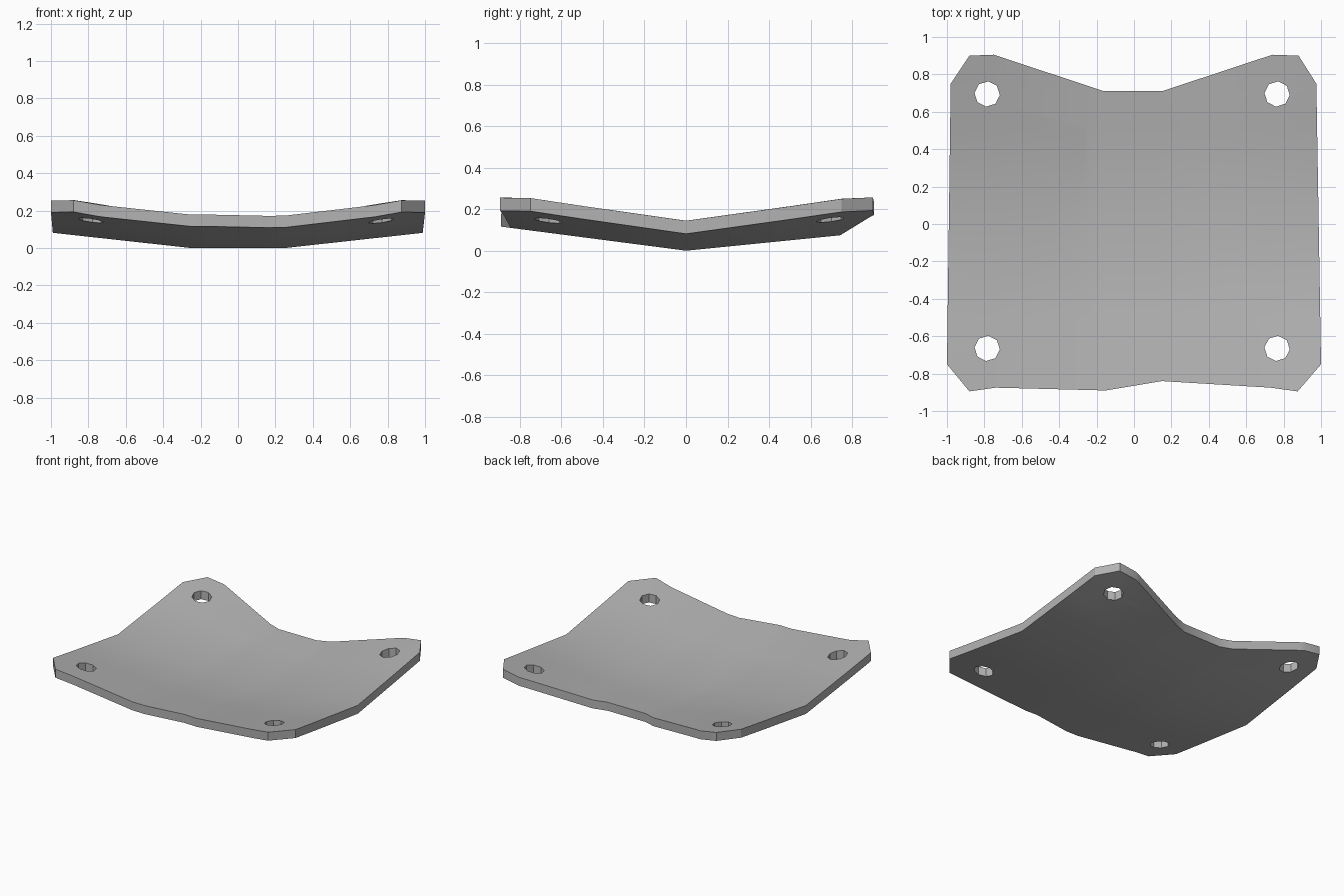
import bpy, bmesh, math

cube = bpy.data.objects.get("Cube")
if cube:
    bpy.data.objects.remove(cube, do_unlink=True)

THICKNESS = 0.063

mat = bpy.data.materials.new("mid grey")
mat.use_nodes = True
grey = (0.45, 0.45, 0.45, 1)
mat.diffuse_color = grey
mat.node_tree.nodes["Principled BSDF"].inputs["Base Color"].default_value = grey

# Plan outline, clockwise from the back right corner
outline = [(-0.98, 0.75), (-0.88, 0.9), (-0.75, 0.905), (-0.16, 0.71),
           (0.15, 0.71), (0.74, 0.905), (0.88, 0.9), (0.975, 0.75),
           (1.0, -0.75), (0.875, -0.895), (0.73, -0.875), (0.15, -0.84),
           (-0.15, -0.89), (-0.74, -0.875), (-0.88, -0.895), (-1.0, -0.75)]


def octagon(cx, cy, r=0.068):
    turns = [math.radians(45 * i - 5) for i in range(8)]
    return [(cx + r * math.cos(a), cy + r * math.sin(a)) for a in turns]


def height(x, y):
    """Underside of the shallow dish: flat middle strip, rising to all edges."""
    side = max(abs(x) - 0.25, 0)
    slope = 0.13
    if y > 0:
        slope = 0.1 + 0.03 * min(side / 0.45, 1)
    corner = 0.07 * max(abs(x) - 0.73, 0) * max(abs(y) - 0.2, 0)
    return 0.11 * side + slope * abs(y) + corner


# Flat sheet with four bolt holes
bm = bmesh.new()
loops = [outline] + [octagon(x, y) for x in (-0.785, 0.765) for y in (-0.665, 0.695)]
edges = []
for loop in loops:
    verts = [bm.verts.new((x, y, 0)) for x, y in loop]
    edges += [bm.edges.new((v, verts[i - 1])) for i, v in enumerate(verts)]
bmesh.ops.triangle_fill(bm, edges=edges, use_beauty=True, use_dissolve=False, normal=(0, 0, 1))

# Fold lines
cuts = [((x, 0, 0), (1, 0, 0)) for x in (-0.7, -0.25, 0.25, 0.7)]
cuts += [((0, y, 0), (0, 1, 0)) for y in (-0.5, 0, 0.5)]
for point, normal in cuts:
    geom = bm.verts[:] + bm.edges[:] + bm.faces[:]
    bmesh.ops.bisect_plane(bm, geom=geom, plane_co=point, plane_no=normal, dist=1e-5)
bmesh.ops.triangulate(bm, faces=bm.faces[:])

# Bend the sheet and give it thickness
for v in bm.verts:
    v.co.z = height(v.co.x, v.co.y)
top = bmesh.ops.extrude_face_region(bm, geom=bm.faces[:], use_keep_orig=True)["geom"]
bmesh.ops.translate(bm, vec=(0, 0, THICKNESS),
                    verts=[g for g in top if isinstance(g, bmesh.types.BMVert)])
bmesh.ops.recalc_face_normals(bm, faces=bm.faces[:])

mesh = bpy.data.meshes.new("curved_plate")
bm.to_mesh(mesh)
bm.free()
mesh.materials.append(mat)
plate = bpy.data.objects.new("curved_plate", mesh)
bpy.context.collection.objects.link(plate)

bpy.ops.object.select_all(action="DESELECT")
plate.select_set(True)
bpy.context.view_layer.objects.active = plate
bpy.ops.object.shade_smooth_by_angle(angle=math.radians(30))
